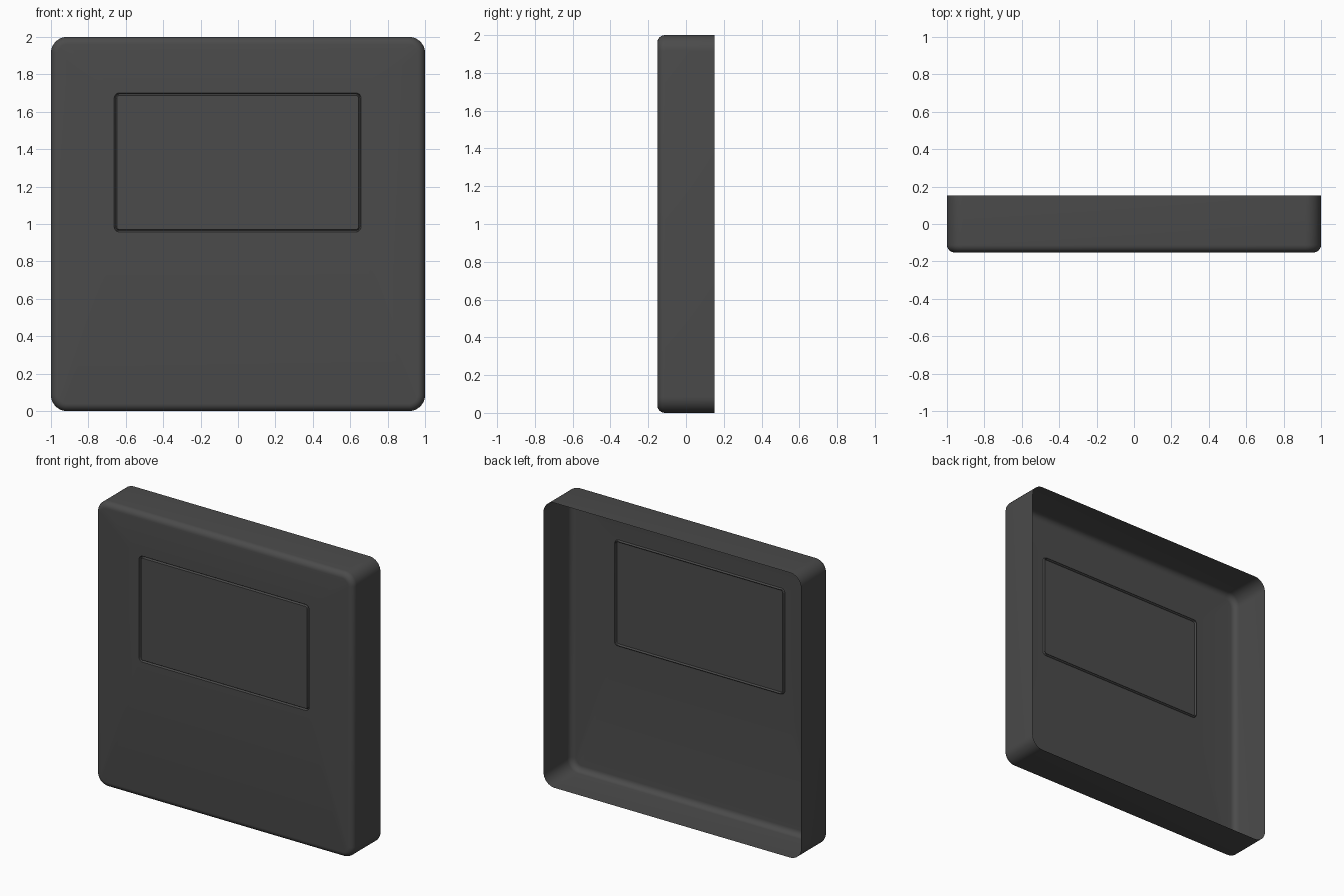
import bpy, bmesh
from math import sin, cos, pi

if "Cube" in bpy.data.objects:
    bpy.data.objects.remove(bpy.data.objects["Cube"])

SEG = 8          # segments per rounded corner
DEPTH = 0.152    # half depth of the shell

def ring(bm, cx, cz, hx, hz, r, y):
    """Rounded rectangle loop of vertices in the XZ plane."""
    verts = []
    for k, (sx, sz) in enumerate([(1, 1), (-1, 1), (-1, -1), (1, -1)]):
        for i in range(SEG + 1):
            a = (k + i / SEG) * pi / 2
            verts.append(bm.verts.new((cx + sx * (hx - r) + r * cos(a), y,
                                       cz + sz * (hz - r) + r * sin(a))))
    return verts

def bridge(bm, a, b):
    n = len(a)
    for i in range(n):
        j = (i + 1) % n
        bm.faces.new((a[i], b[i], b[j], a[j]))

bm = bmesh.new()
rings = []

# Side walls, open at the back, ending in a rounded front edge
CORNER, FILLET = 0.085, 0.04
rings.append(ring(bm, 0, 1, 1, 1, CORNER, DEPTH))
for i in range(7):
    a = i / 6 * pi / 2
    inset = FILLET * (1 - cos(a))
    rings.append(ring(bm, 0, 1, 1 - inset, 1 - inset, CORNER - inset,
                      -DEPTH + FILLET * (1 - sin(a))))

# Shallow groove outlining the panel on the front
PX, PZ, PW, PH, PR = -0.002, 1.329, 0.660, 0.372, 0.028
for inset, dip in [(0, 0), (0.003, 0.009), (0.007, 0.012), (0.011, 0.009), (0.014, 0)]:
    rings.append(ring(bm, PX, PZ, PW - inset, PH - inset, PR - inset, -DEPTH + dip))

for a, b in zip(rings, rings[1:]):
    bridge(bm, a, b)

# Flat panel inside the groove
bm.faces.new(rings[-1])
bmesh.ops.recalc_face_normals(bm, faces=bm.faces)
bm.faces.ensure_lookup_table()
if bm.faces[-1].normal.y > 0:
    bmesh.ops.reverse_faces(bm, faces=bm.faces)

mesh = bpy.data.meshes.new("wall_plate")
bm.to_mesh(mesh)
bm.free()
plate = bpy.data.objects.new("wall_plate", mesh)
bpy.context.collection.objects.link(plate)

# Dark grey finish
mat = bpy.data.materials.new("dark_grey")
mat.diffuse_color = (0.07, 0.07, 0.07, 1)
mat.use_nodes = True
mat.node_tree.nodes["Principled BSDF"].inputs["Base Color"].default_value = mat.diffuse_color
mesh.materials.append(mat)

# Smooth rounded edges
bpy.context.view_layer.objects.active = plate
plate.select_set(True)
bpy.ops.object.shade_smooth_by_angle(angle=0.6)
